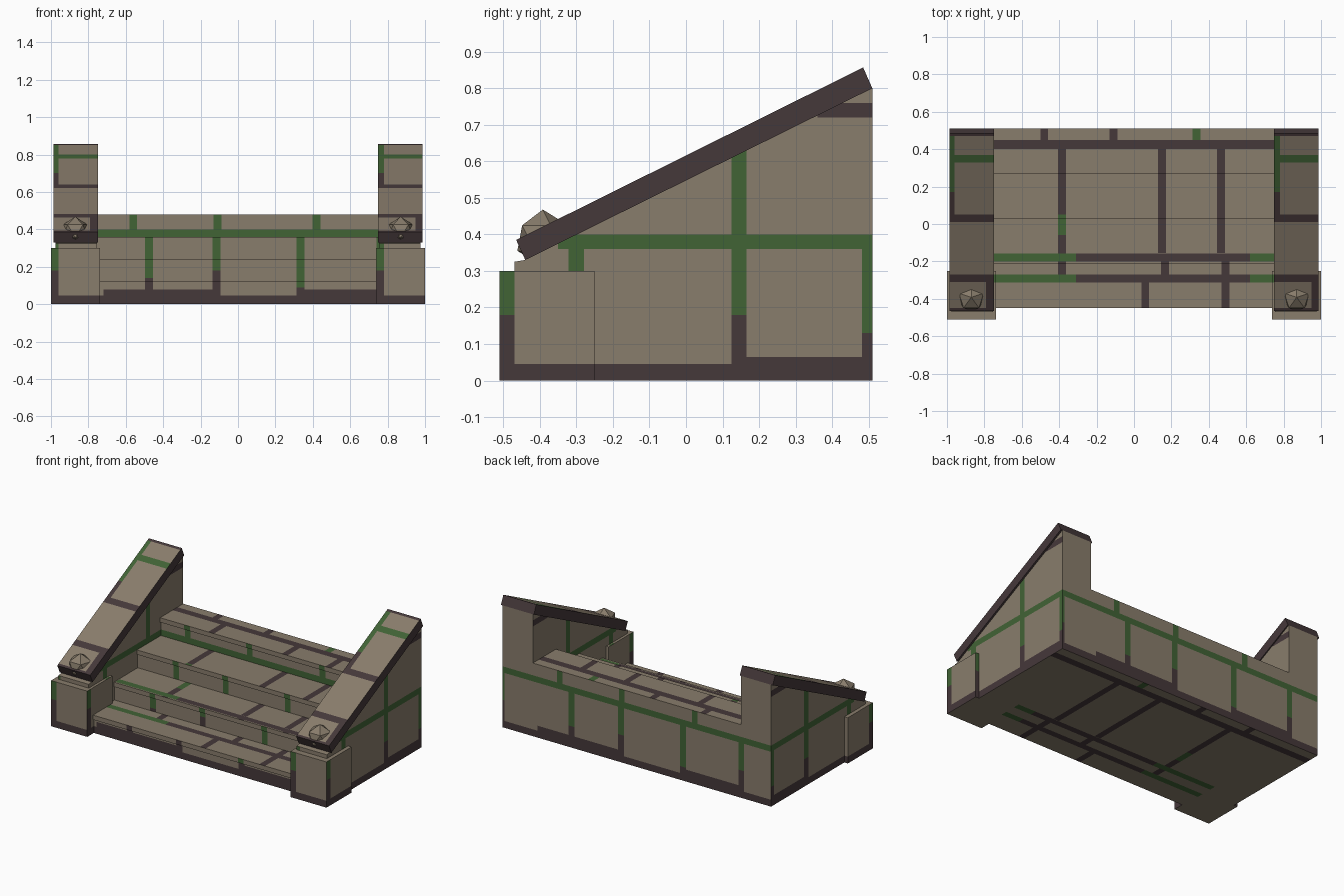
import bpy
import bmesh
from mathutils import Matrix, Vector

default_cube = bpy.data.objects.get("Cube")
if default_cube:
    bpy.data.objects.remove(default_cube, do_unlink=True)

STONE, DARK, MOSS = range(3)


def make_material(name, rgb):
    mat = bpy.data.materials.new(name)
    mat.use_nodes = True
    colour = (*rgb, 1)
    mat.diffuse_color = colour
    mat.node_tree.nodes["Principled BSDF"].inputs["Base Color"].default_value = colour
    return mat


MATERIALS = [
    make_material("warm stone", (0.25, 0.205, 0.15)),
    make_material("dark mortar", (0.06, 0.04, 0.042)),
    make_material("moss green", (0.053, 0.125, 0.036)),
]


# Joints are rectangles (u0, u1, v0, v1, colour); later ones win
def upright(u, v0, v1, colour, width=0.042):
    return (u - width / 2, u + width / 2, v0, v1, colour)


def level(v0, v1, colour, u0=-2, u1=2):
    return (u0, u1, v0, v1, colour)


# Joints on faces turned to the front and the back (across, height)
FRONT = [level(0.36, 0.4, MOSS)]
for u in (-0.56, -0.11, 0.42):
    FRONT.append(upright(u, 0.4, 0.5, MOSS))
for u, wet in ((-0.475, 0.14), (-0.115, 0.18), (0.335, 0.09)):
    FRONT.append(upright(u, wet, 0.36, MOSS))
    FRONT.append(upright(u, 0, wet, DARK))
for edge in (-1, 0.74):
    FRONT.append((edge, edge + 0.04, 0.18, 0.36, MOSS))
    FRONT.append((edge, edge + 0.04, 0, 0.18, DARK))
FRONT += [
    level(0, 0.045, DARK),
    level(0, 0.078, DARK, -0.72, -0.1),
    level(0, 0.078, DARK, 0.32, 0.74),
]

# Joints on faces turned to the sides (depth, height)
SIDE = [
    level(0.36, 0.4, MOSS, -0.35),
    upright(0.145, 0.18, 0.63, MOSS),
    upright(0.145, 0, 0.18, DARK),
    upright(0.5, 0.13, 0.36, MOSS, 0.036),
    upright(0.5, 0, 0.13, DARK, 0.036),
    upright(-0.3, 0.3, 0.36, MOSS),
    upright(-0.49, 0.18, 0.3, MOSS),
    upright(-0.49, 0, 0.18, DARK),
    level(0.72, 0.76, DARK, 0.36),
    level(0, 0.045, DARK),
    level(0, 0.065, DARK, 0.14),
]

# Joints on faces turned up and down (across, depth)
TOP = [
    level(0.4, 0.45, DARK),
    upright(-0.48, 0.45, 0.52, DARK),
    upright(-0.11, 0.45, 0.52, DARK),
    upright(0.335, 0.45, 0.52, MOSS),
    upright(-0.385, 0.05, 0.4, DARK),
    upright(-0.385, -0.06, 0.05, MOSS),
    upright(-0.385, -0.27, -0.06, DARK),
    upright(0.15, -0.155, 0.4, DARK),
    upright(0.465, -0.155, 0.4, DARK),
    upright(0.165, -0.27, -0.2, DARK),
    upright(0.49, -0.27, -0.2, DARK),
    upright(0.06, -0.46, -0.31, DARK),
    upright(0.49, -0.46, -0.31, DARK),
]
for v in (-0.2, -0.312):
    TOP.append(level(v, v + 0.043, MOSS, -0.75, 0.75))
    TOP.append(level(v, v + 0.043, DARK, -0.31, 0.62))

# Joints on the sloping copings
COPING = [
    level(0.33, 0.37, MOSS),
    level(0.01, 0.05, DARK),
    level(-0.31, -0.27, DARK),
    level(-0.52, -0.45, DARK),
]
for edge in (-1, 0.74):
    COPING.append((edge, edge + 0.04, 0.17, 0.49, MOSS))
    COPING.append((edge, edge + 0.04, 0.02, 0.17, DARK))
    COPING.append((edge + 0.21, edge + 0.26, -0.5, -0.31, DARK))
COPING.append(level(0.47, 0.55, DARK))


def facing(face):
    """Axis and sign of the direction a face mostly points in."""
    axis = max(range(3), key=lambda i: abs(face.normal[i]))
    return axis, (1 if face.normal[axis] > 0 else -1)


def paint(bm, patterns):
    """Cut the joints into the faces and colour what lies inside them."""
    for (axis, sign), joints in patterns.items():
        u_axis, v_axis = [i for i in range(3) if i != axis]
        flip = -1 if (axis, sign) == (1, 1) else 1

        def spans(face, joint):
            us = [v.co[u_axis] * flip for v in face.verts]
            vs = [v.co[v_axis] for v in face.verts]
            return (min(us) < joint[1] and max(us) > joint[0]
                    and min(vs) < joint[3] and max(vs) > joint[2])

        for joint in joints:
            for k in range(4):
                i, scale = ((u_axis, flip), (v_axis, 1))[k // 2]
                normal, point = Vector(), Vector()
                normal[i] = 1
                point[i] = joint[k] * scale
                faces = [f for f in bm.faces
                         if facing(f) == (axis, sign) and spans(f, joint)]
                edges = {e for f in faces for e in f.edges}
                verts = {v for f in faces for v in f.verts}
                bmesh.ops.bisect_plane(bm, geom=faces + list(edges) + list(verts),
                                       dist=1e-5, plane_co=point, plane_no=normal)
        for face in bm.faces:
            if facing(face) != (axis, sign):
                continue
            face.material_index = STONE
            centre = face.calc_center_median()
            u, v = centre[u_axis] * flip, centre[v_axis]
            for u0, u1, v0, v1, colour in joints:
                if u0 < u < u1 and v0 < v < v1:
                    face.material_index = colour


MASONRY = {(0, 1): SIDE, (0, -1): SIDE, (1, 1): FRONT, (1, -1): FRONT,
           (2, 1): TOP, (2, -1): TOP}


def finish(name, bm):
    mesh = bpy.data.meshes.new(name)
    bm.to_mesh(mesh)
    bm.free()
    for mat in MATERIALS:
        mesh.materials.append(mat)
    obj = bpy.data.objects.new(name, mesh)
    bpy.context.collection.objects.link(obj)


def extrude(name, profile, x0, x1, patterns, base=STONE):
    """Sweep a (depth, height) profile across from x0 to x1."""
    bm = bmesh.new()
    face = bm.faces.new([bm.verts.new((x0, y, z)) for y, z in profile])
    swept = bmesh.ops.extrude_face_region(bm, geom=[face])["geom"]
    moved = [v for v in swept if isinstance(v, bmesh.types.BMVert)]
    bmesh.ops.translate(bm, vec=(x1 - x0, 0, 0), verts=moved)
    bmesh.ops.recalc_face_normals(bm, faces=bm.faces)
    for face in bm.faces:
        face.material_index = base
    paint(bm, patterns)
    finish(name, bm)


# Four steps, each with a slim nosing
RISE, RUN, FRONT_Y, BACK_Y = 0.12, 0.24, -0.45, 0.51
steps = [(BACK_Y, 0)]
for n in range(4):
    y, z = FRONT_Y + n * RUN, (n + 1) * RISE
    steps += [(y + 0.008, z - RISE), (y + 0.008, z - 0.03), (y, z - 0.03), (y, z)]
steps.append((BACK_Y, 4 * RISE))
extrude("steps", steps, -0.755, 0.755, MASONRY)

wall = [(-0.47, 0), (BACK_Y, 0), (BACK_Y, 0.8), (-0.44, 0.33), (-0.47, 0.325)]
coping = [(-0.44, 0.33), (BACK_Y, 0.8), (0.485, 0.857), (-0.465, 0.385)]
post = [(-0.51, 0), (-0.25, 0), (-0.25, 0.3), (-0.51, 0.3)]

for side, label in ((1, "left"), (-1, "right")):
    # Side wall with its sloping coping and front post
    extrude(label + "_wall", wall, side * 0.755, side * 0.975, MASONRY)
    extrude(label + "_coping", coping, side * 0.748, side * 0.987,
            {(2, 1): COPING}, DARK)
    extrude(label + "_post", post, side * 0.738, side, MASONRY)

    # Faceted stone knob at the foot of the coping
    bm = bmesh.new()
    place = Matrix.Translation((side * 0.87, -0.392, 0.39))
    bmesh.ops.create_icosphere(bm, subdivisions=1, radius=0.078,
                               matrix=place @ Matrix.Rotation(1.5708, 4, "Z"))
    finish(label + "_knob", bm)
